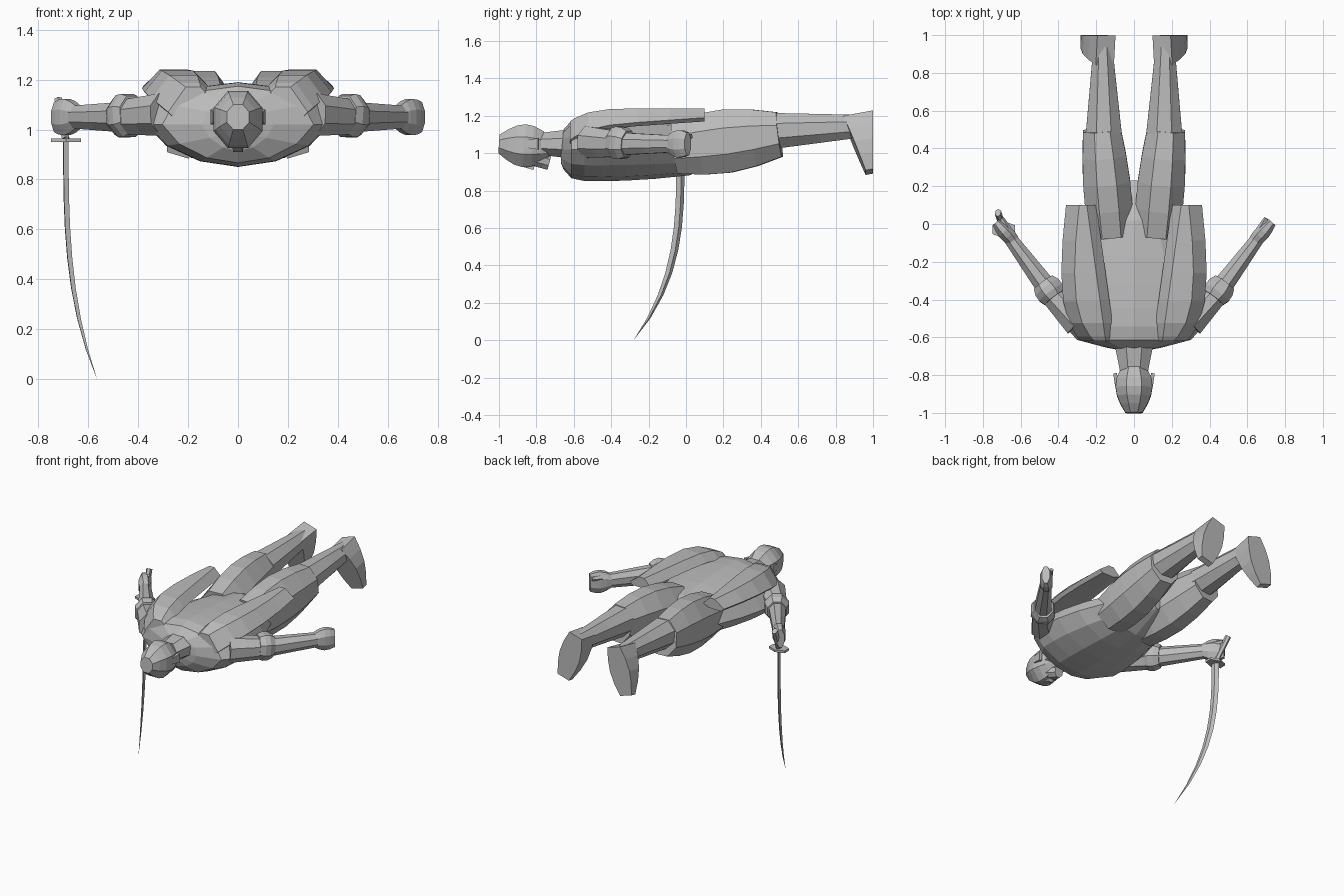
import bpy
import bmesh
from math import sin, cos, pi
from mathutils import Vector

old = bpy.data.objects.get("Cube")
if old:
    bpy.data.objects.remove(old, do_unlink=True)

colour = (.5, .5, .5, 1)
grey = bpy.data.materials.new("plain_grey")
grey.use_nodes = True
grey.diffuse_color = colour
grey.node_tree.nodes["Principled BSDF"].inputs["Base Color"].default_value = colour

ALONG_X, ALONG_Y, ALONG_Z = Vector((1, 0, 0)), Vector((0, 1, 0)), Vector((0, 0, 1))


def loft(name, rings, mirror=False):
    """Skin a row of equal-sized rings, close both ends, optionally mirror in x."""
    bm = bmesh.new()
    rows = [[bm.verts.new(point) for point in ring] for ring in rings]
    count = len(rows[0])
    for near, far in zip(rows, rows[1:]):
        for i in range(count):
            j = (i + 1) % count
            bm.faces.new((near[i], near[j], far[j], far[i]))
    bm.faces.new(rows[0])
    bm.faces.new(rows[-1])
    bmesh.ops.recalc_face_normals(bm, faces=bm.faces)
    mesh = bpy.data.meshes.new(name)
    bm.to_mesh(mesh)
    bm.free()
    mesh.materials.append(grey)
    obj = bpy.data.objects.new(name, mesh)
    bpy.context.collection.objects.link(obj)
    if mirror:
        obj.modifiers.new("mirror", "MIRROR")


def ring(centre, side, up, size, sides, turn=.5, keel=0):
    """Polygon reaching size along side and up; keel narrows its lower half."""
    step = 2 * pi / sides
    points = []
    for i in range(sides):
        angle = (i + turn) * step
        across = cos(angle) / cos(turn * step)
        rise = sin(angle) / cos(turn * step)
        across *= 1 + keel * min(rise, 0)
        points.append(centre + side * across * size[0] + up * rise * size[1])
    return points


def tube(name, start, end, start_size, end_size, bulge=(0, 0),
         sides=8, steps=4, up=ALONG_Z, mirror=False):
    """Tapered limb between two points, swelling by bulge in the middle."""
    start, end = Vector(start), Vector(end)
    start_size, end_size = Vector(start_size), Vector(end_size)
    way = (end - start).normalized()
    side = way.cross(up).normalized()
    rings = []
    for i in range(steps + 1):
        t = i / steps
        size = start_size.lerp(end_size, t) + Vector(bulge) * sin(pi * t)
        rings.append(ring(start.lerp(end, t), side, side.cross(way), size, sides))
    loft(name, rings, mirror)


def pair(name, *shape, **options):
    tube(name, *shape, mirror=True, **options)


# Torso: sloping shoulders, tapering to the hips, with a keeled belly
torso = []
for i in range(9):
    t = .001 + .998 * (i / 8) ** 2
    swell = sin(pi * t ** .46) ** .4
    slope = min(1, .4 + 8 * t)
    centre = Vector((0, -.67 + .9 * t, 1.02))
    size = .37 * swell * slope, .17 * (swell * slope) ** .5
    torso.append(ring(centre, ALONG_X, ALONG_Z, size, sides=12, turn=0, keel=.2))
loft("torso", torso)

# Open vest panels, with loose tails over the hips
panel = []
for i in range(7):
    t = sin(i / 6 * pi / 2)
    y = .1 - .72 * t
    inner, outer = .2 - .1 * t, .36 + .025 * sin(pi * t) - .08 * t ** 8
    top = 1.24 - .07 * t ** 8
    drop = .05 + .05 * t
    outline = [(inner, top - .05), (inner + .05, top), (outer - .07, top),
               (outer, top - drop), (outer - .02, top - drop - .02), (inner + .05, top - .07)]
    panel.append([(x, y, z) for x, z in outline])
loft("vest_panel", panel, mirror=True)

# Neck, head and face
tube("neck", (0, -.6, 1.05), (0, -.85, 1.05), (.11, .08), (.06, .05))
tube("head", (0, -.73, 1.03), (0, -1, 1.05), (.05, .06), (.045, .05),
     bulge=(.05, .06), steps=6)
tube("jaw", (0, -.84, .98), (0, -.73, .95), (.06, .04), (.03, .04))
tube("nose", (0, -.88, .95), (0, -.81, .93), (.01, .02), (.02, .02), sides=4, steps=1)
pair("ear", (.09, -.86, 1.05), (.1, -.79, 1.05), (.01, .02), (.01, .03), sides=4, steps=1)

# Legs: loose trousers gathered below the knee
pair("thigh", (.12, -.06, 1.03), (.17, .5, 1.1), (.12, .14), (.1, .12), bulge=(.015, .04))
pair("calf", (.16, .48, 1.12), (.165, .94, 1.145), (.095, .095), (.05, .06), steps=2)

# Feet: flat soles, toes down and turned outward
pair("foot", (.15, .92, 1.2), (.24, .98, .9), (.05, .08), (.045, .02),
     bulge=(.03, 0), sides=4, up=ALONG_Y)

# Arms, rolled sleeve cuffs and fists
pair("upper_arm", (.29, -.52, 1.06), (.44, -.37, 1.05), (.085, .085), (.06, .07), steps=2)
pair("sleeve_cuff", (.42, -.39, 1.06), (.48, -.31, 1.05), (.065, .075), (.06, .07),
     bulge=(.015, .015), steps=3)
pair("forearm", (.46, -.34, 1.05), (.66, -.07, 1.05), (.055, .06), (.035, .045), steps=2)
pair("fist", (.64, -.09, 1.05), (.73, .01, 1.05), (.035, .045), (.025, .06),
     bulge=(.01, .02))
pair("thumb", (.65, -.06, 1.08), (.7, .03, 1.09), (.02, .02), (.01, .01), sides=5, steps=2)

# Curved sword hanging point down from the right hand
sweep = Vector((.125, -.25, 0))
edge = sweep.normalized()
grip = Vector((-.69, -.03, 0))
blade = []
for i in range(9):
    t = i / 8
    centre = grip + sweep * t ** 3 + ALONG_Z * .97 * (1 - t)
    taper = 1.02 - t ** 4
    blade.append(ring(centre, edge, edge.cross(ALONG_Z), (.024 * taper, .01 * taper),
                      sides=4, turn=0))
loft("sword_blade", blade)
tube("sword_guard", grip + ALONG_Z * .95, grip + ALONG_Z * .965, (.06, .04), (.06, .04),
     sides=6, steps=1, up=ALONG_Y)
tube("sword_hilt", grip + ALONG_Z * .96, (-.72, .06, 1.12), (.015, .02), (.015, .02),
     sides=6, steps=1, up=ALONG_Y)
